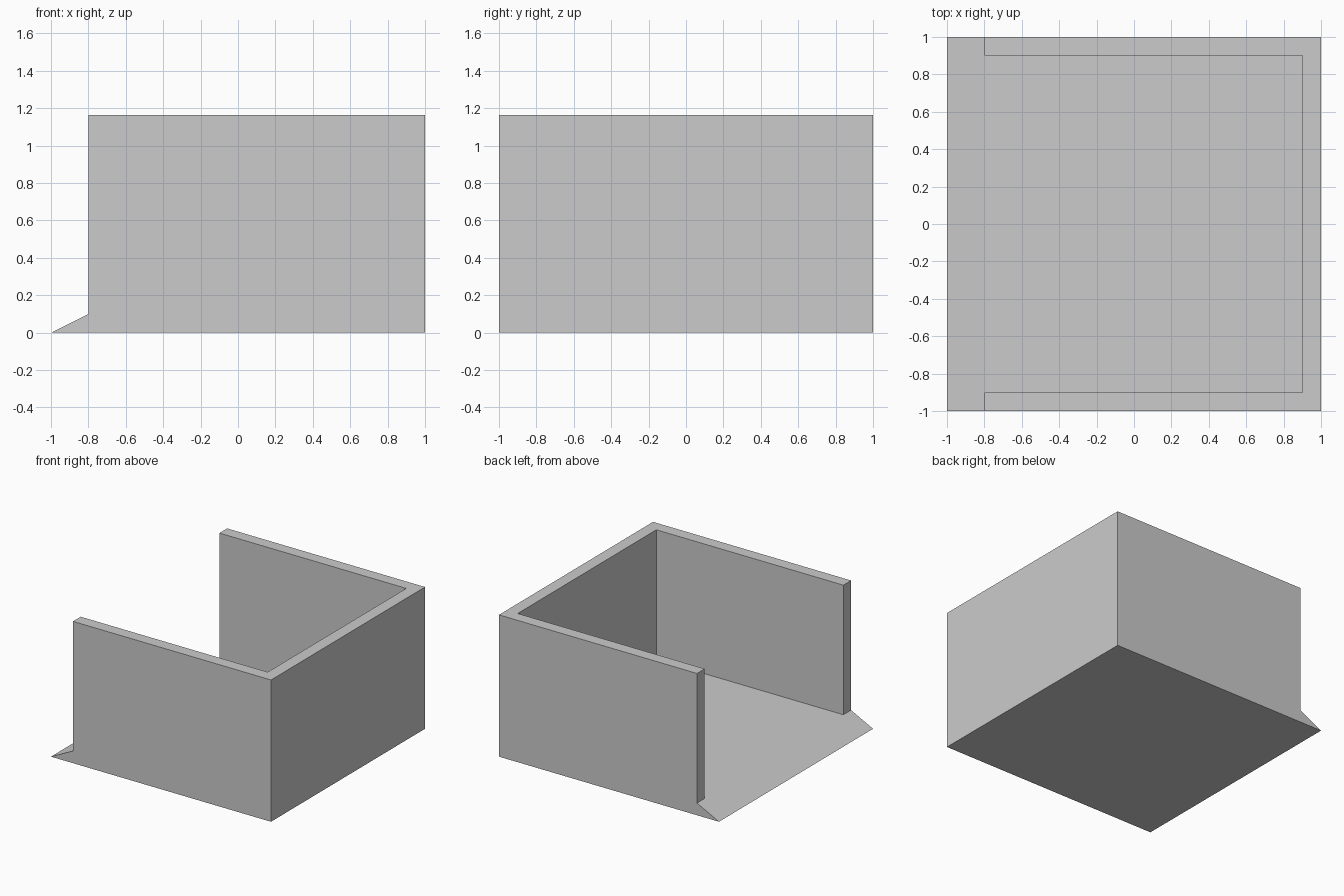
import bpy
import bmesh
from mathutils import Vector

if "Cube" in bpy.data.objects:
    bpy.data.objects.remove(bpy.data.objects["Cube"])

HEIGHT, WALL, FLOOR, OPENING = 1.165, 0.1, 0.1, -0.8

grey = bpy.data.materials.new("plain_grey")
grey.use_nodes = True
colour = (0.6, 0.6, 0.6, 1)
grey.diffuse_color = colour
grey.node_tree.nodes["Principled BSDF"].inputs["Base Color"].default_value = colour


def extrude_profile(name, profile, y0, y1):
    """Solid made by sweeping an x-z profile along y."""
    bm = bmesh.new()
    face = bm.faces.new([bm.verts.new((x, y0, z)) for x, z in profile])
    swept = bmesh.ops.extrude_face_region(bm, geom=[face])["geom"]
    verts = [g for g in swept if isinstance(g, bmesh.types.BMVert)]
    bmesh.ops.translate(bm, verts=verts, vec=Vector((0, y1 - y0, 0)))
    bmesh.ops.recalc_face_normals(bm, faces=bm.faces)
    mesh = bpy.data.meshes.new(name)
    bm.to_mesh(mesh)
    bm.free()
    mesh.materials.append(grey)
    obj = bpy.data.objects.new(name, mesh)
    bpy.context.collection.objects.link(obj)
    return obj


# Solid block with the entry ramp along its open side
bay = extrude_profile(
    "walled_bay_with_ramp",
    [(-1, 0), (1, 0), (1, HEIGHT), (OPENING, HEIGHT), (OPENING, FLOOR)], -1, 1)

# Hollow that leaves three walls and the floor
inner = 1 - WALL
hollow = extrude_profile(
    "hollow_cutter",
    [(-1.2, FLOOR), (inner, FLOOR), (inner, HEIGHT + 1), (-1.2, HEIGHT + 1)],
    -inner, inner)
hollow.hide_render = True

cut = bay.modifiers.new("hollow", 'BOOLEAN')
cut.operation = 'DIFFERENCE'
cut.solver = 'EXACT'
cut.object = hollow
bpy.context.view_layer.objects.active = bay
bpy.ops.object.modifier_apply(modifier=cut.name)
bpy.data.objects.remove(hollow)
